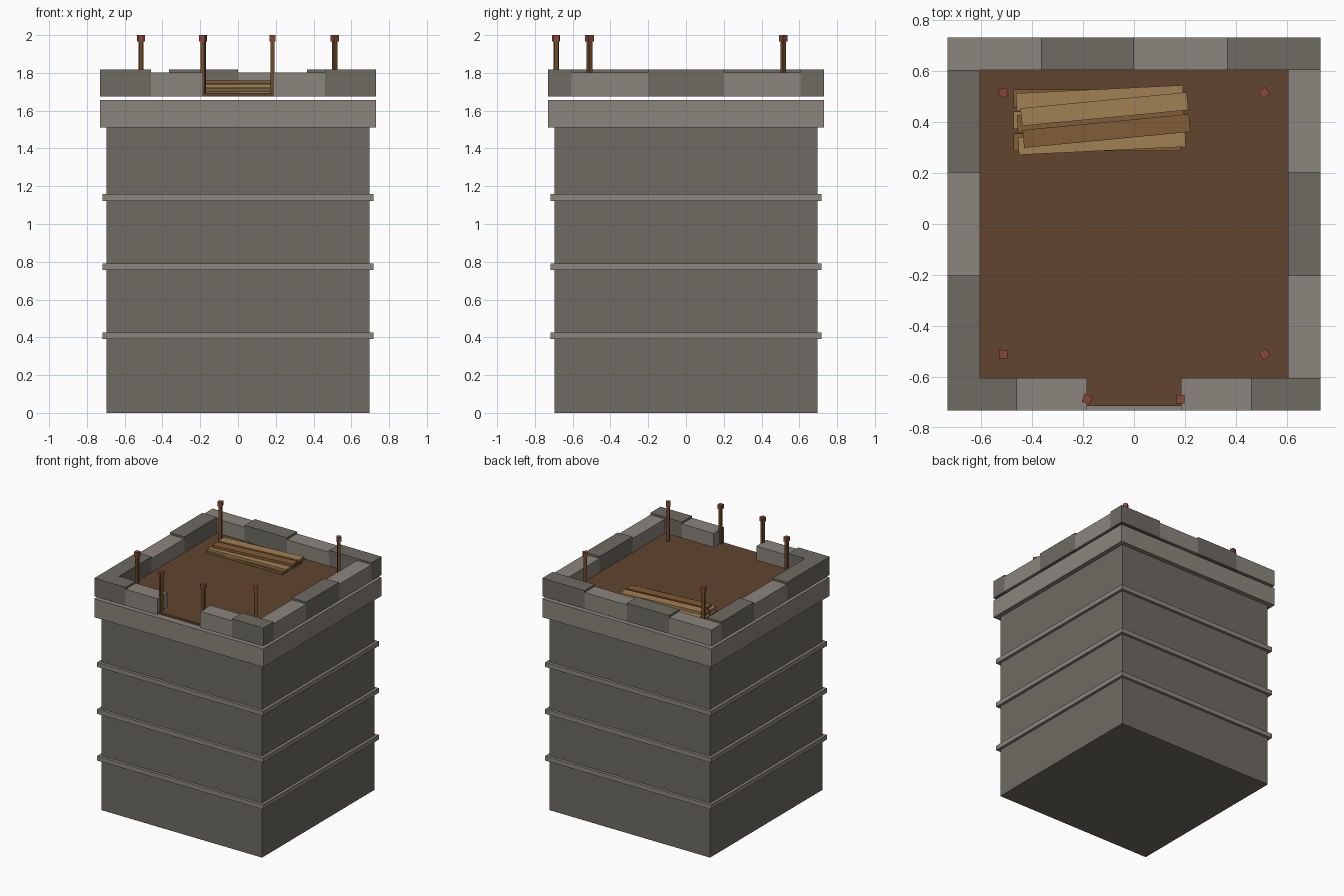
import bpy
from math import radians, sin, cos

if "Cube" in bpy.data.objects:
    bpy.data.objects.remove(bpy.data.objects["Cube"])


def material(name, rgb):
    # 0-255 display colour to linear
    m = bpy.data.materials.new(name)
    m.diffuse_color = (*[(c / 255) ** 2.2 for c in rgb], 1)
    m.use_nodes = True
    m.node_tree.nodes["Principled BSDF"].inputs["Base Color"].default_value = m.diffuse_color
    return m


DARK = material("dark_stone", (110, 106, 99))
LIGHT = material("light_stone", (138, 133, 124))
DECK = material("deck_wood", (97, 70, 49))
POST = material("post_wood", (110, 75, 45))
TIP = material("post_tip_red", (135, 72, 56))
PLANK_A = material("plank_light", (160, 127, 84))
PLANK_B = material("plank_dark", (128, 92, 58))


def box(name, x, y, z, mat, rot=0.0):
    """Box from (min, max) ranges, turned about its own vertical axis."""
    r = (x, y, z)
    bpy.ops.mesh.primitive_cube_add(size=1, location=[(a + b) / 2 for a, b in r],
                                    rotation=(0, 0, radians(rot)))
    o = bpy.context.object
    o.name = name
    o.dimensions = [b - a for a, b in r]
    bpy.ops.object.transform_apply(location=False, rotation=False, scale=True)
    o.data.materials.append(mat)
    return o


def square(name, half, z0, z1, mat):
    return box(name, (-half, half), (-half, half), (z0, z1), mat)


# Tower body, string courses, top course and deck
OUT, INN = 0.731, 0.605
square("tower_body", 0.695, 0, 1.512, DARK)
for z in (0.408, 0.774, 1.14):
    square("stone_band", 0.717, z - 0.018, z + 0.018, LIGHT)
square("top_course", OUT, 1.512, 1.656, LIGHT)
square("deck", 0.714, 1.676, 1.694, DECK)


# Parapet: dark blocks stand slightly taller than light ones
def block(side, x, y, dark):
    box(side + "_parapet_block", x, y, (1.676, 1.818 if dark else 1.803),
        DARK if dark else LIGHT)


for i in range(4):
    x = -OUT + i * OUT / 2
    block("back", (x, x + OUT / 2), (INN, OUT), i % 2 == 1)
for i in range(3):
    y = -INN + i * INN * 2 / 3
    span = (y, y + INN * 2 / 3)
    block("left", (-OUT, -INN), span, i % 2 == 0)
    block("right", (INN, OUT), span, i % 2 == 1)
for a, b, dark in ((0.46, OUT, True), (0.185, 0.46, False)):
    block("front", (a, b), (-OUT, -INN), dark)
    block("front", (-b, -a), (-OUT, -INN), dark)

# Posts with red tips: x, y, turn
for x, y, rot in ((-0.513, 0.515, 17), (0.512, 0.515, 40), (-0.513, -0.511, 0),
                  (0.512, -0.511, 33), (-0.184, -0.687, -20), (0.182, -0.687, 0)):
    for name, h, z, mat in (("post", 0.011, (1.69, 1.97), POST),
                            ("post_tip", 0.0165, (1.966, 2.0), TIP)):
        box(name, (x - h, x + h), (y - h, y + h), z, mat, rot)

# Stack of loose planks: centre x, centre y, turn, row offsets
layers = ((-0.145, 0.407, 0.0, (-0.086, 0, 0.086)),
          (-0.13, 0.408, 2.8, (-0.086, 0, 0.086)),
          (-0.112, 0.408, 5.5, (-0.043, 0.043)))
for i, (cx, cy, rot, rows) in enumerate(layers):
    z = 1.698 + i * 0.022
    for j, d in enumerate(rows):
        x, y = cx - d * sin(radians(rot)), cy + d * cos(radians(rot))
        box("plank", (x - 0.328, x + 0.328), (y - 0.035, y + 0.035), (z, z + 0.019),
            PLANK_B if (i + j) % 2 == 0 else PLANK_A, rot)
